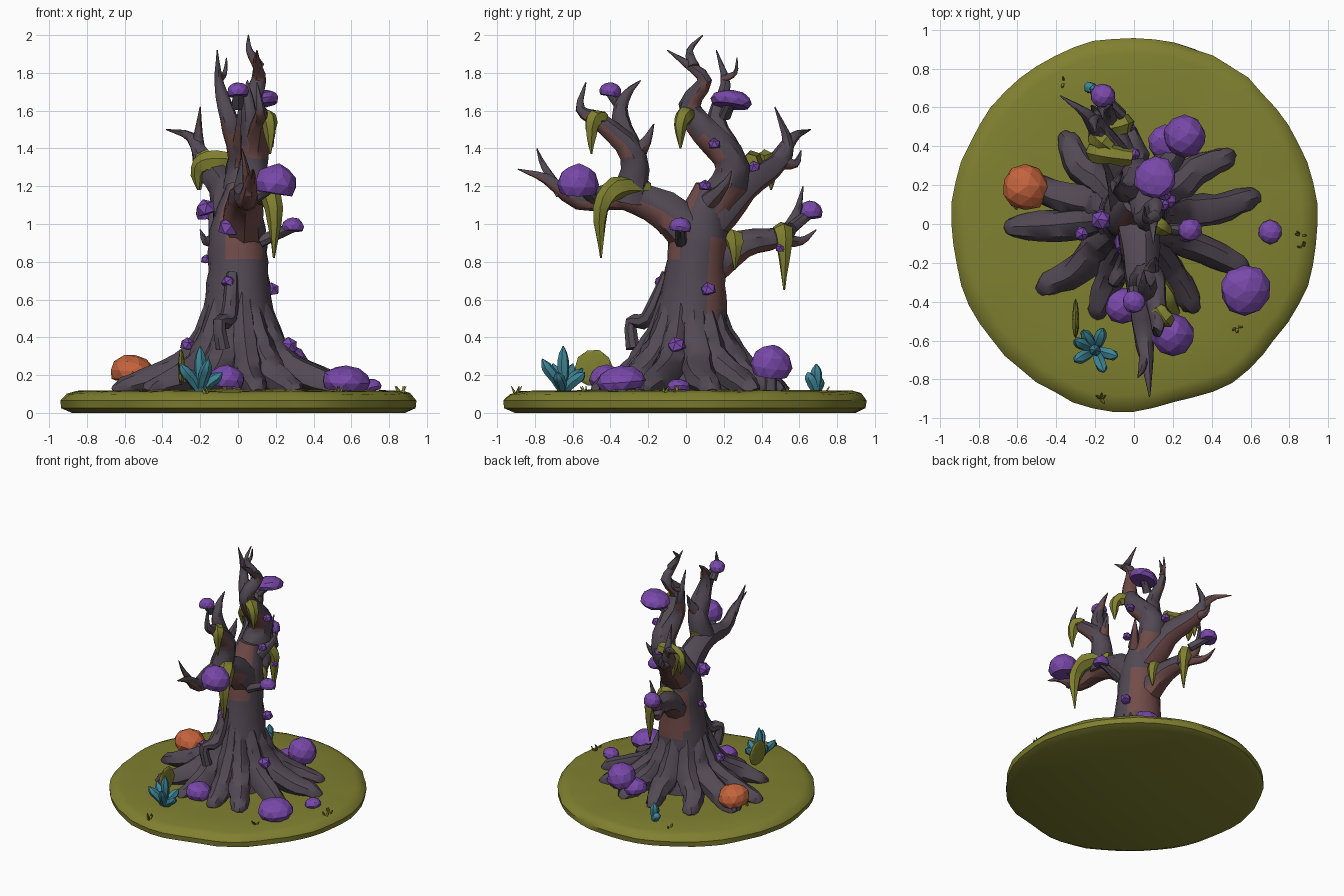
import bpy, bmesh, math, random
from mathutils import Vector, Matrix, noise

if "Cube" in bpy.data.objects:
    bpy.data.objects.remove(bpy.data.objects["Cube"])
random.seed(4)

def mat(name, col):
    m = bpy.data.materials.new(name)
    m.diffuse_color = (*col, 1)
    m.use_nodes = True
    m.node_tree.nodes["Principled BSDF"].inputs["Base Color"].default_value = m.diffuse_color
    return m

BARK = mat("dark_bark", (.085, .066, .088))
BROWN = mat("bare_wood", (.165, .072, .066))
OLIVE = mat("olive_moss", (.215, .215, .03))
PURPLE = mat("purple_cap", (.19, .065, .40))
ORANGE = mat("orange_cap", (.55, .125, .045))
TEAL = mat("teal_leaf", (.05, .235, .31))

def finish(bm, name, mats, smooth=True, rule=None):
    bmesh.ops.recalc_face_normals(bm, faces=bm.faces[:])
    bm.normal_update()
    for f in bm.faces:
        f.smooth = smooth
        if rule and rule(f.normal, f.calc_center_median()):
            f.material_index = 1
    me = bpy.data.meshes.new(name)
    bm.to_mesh(me)
    bm.free()
    for m in mats:
        me.materials.append(m)
    ob = bpy.data.objects.new(name, me)
    bpy.context.collection.objects.link(ob)
    if smooth:
        me.set_sharp_from_angle(angle=math.radians(40))
    return ob

def skin(rings):
    """Bridge rings of points into a closed mesh."""
    bm, prev = bmesh.new(), None
    for pts in rings:
        ring = [bm.verts.new(p) for p in pts]
        if prev:
            for k in range(len(ring)):
                j = (k + 1) % len(ring)
                bm.faces.new((prev[k], prev[j], ring[j], ring[k]))
        else:
            bm.faces.new(ring)
        prev = ring
    bm.faces.new(prev)
    return bm

def spline(pts, n):
    p = [Vector(q) for q in pts]
    p = [2 * p[0] - p[1]] + p + [2 * p[-1] - p[-2]]
    out = []
    for i in range(1, len(p) - 2):
        a, b, c, d = p[i - 1:i + 3]
        for k in range(n):
            t = k / n
            out.append(.5 * (2 * b + (c - a) * t + (2 * a - 5 * b + 4 * c - d) * t * t
                             + (3 * b - a - 3 * c + d) * t ** 3))
    return out + [p[-2]]

def tube(name, pts, mats=(BARK,), sides=8, n=3, rule=None, jit=.06):
    """Tapered tube along (x, y, z, radius) points."""
    path = spline(pts, n)
    pos = [q.to_3d() for q in path]
    last = len(pos) - 1
    side, rings = None, []
    for i, q in enumerate(path):
        t = (pos[min(i + 1, last)] - pos[max(i - 1, 0)]).normalized()
        side = side or t.orthogonal()
        side = (side - t * side.dot(t)).normalized()
        up = t.cross(side)
        ring = []
        for k in range(sides):
            a = math.tau * k / sides
            r = max(q[3], .003) * (1 + random.uniform(-jit, jit))
            ring.append(pos[i] + r * (side * math.cos(a) + up * math.sin(a)))
        rings.append(ring)
    return finish(skin(rings), name, mats, rule=rule)

def limb(name, r, *pts):
    """Branch tapering evenly to a point, bare wood on its underside."""
    e = len(pts) - 1
    tube(name, [(*p, r * (1 - i / e) + .003) for i, p in enumerate(pts)], (BARK, BROWN), sides=9,
         rule=lambda n, c: n.z < -.22)

def cap(name, x, y, z, r, rz, m=PURPLE, cut=-.45, sub=2, tilt=.2):
    """Faceted mushroom dome with a flattened underside."""
    bm = bmesh.new()
    bmesh.ops.create_icosphere(bm, subdivisions=sub, radius=1)
    for v in bm.verts:
        v.co *= 1 + .1 * noise.noise(v.co * 1.5 + Vector((x, y, z)) * 9)
        v.co = Vector((v.co.x * r, v.co.y * r, max(v.co.z, cut) * rz))
    bm.transform(Matrix.Translation((x, y, z)) @ Matrix.Rotation(random.uniform(-tilt, tilt), 4, 'X')
                 @ Matrix.Rotation(random.uniform(-tilt, tilt), 4, 'Y'))
    return finish(bm, name, [m], smooth=False)

# Mossy ground disc
rings = []
for r, z in ((.90, 0), (.955, .025), (.96, .065), (.93, .1), (.88, .115), (.65, .118), (.35, .125)):
    ring = []
    for k in range(56):
        a = math.tau * k / 56
        d = Vector((math.cos(a), math.sin(a), 0))
        w = 1 + .025 * noise.noise(d * 2.2) + .012 * noise.noise(d * 9 + Vector((0, 0, z * 12)))
        ring.append((d.x * r * w * .98, d.y * r * w, z + (.01 * noise.noise(d * r * 6) if z > .09 else 0)))
    rings.append(ring)
finish(skin(rings), "ground_disc", [OLIVE])

# Trunk, with bare wood at the back and under the front limb
def trunk_rule(n, c):
    return (n.y > .45 and .52 < c.z < .95 and c.x > -.12) or (n.y < -.55 and c.z > .83 and c.x > -.08)
tube("trunk", [(0, .02, .08, .27), (0, .01, .3, .225), (0, .03, .5, .19), (0, .05, .75, .16),
               (0, .07, .95, .15), (.02, .13, 1.2, .08)], (BARK, BROWN), sides=18, n=4, rule=trunk_rule, jit=.03)

# Roots, evenly fanned and longer to the sides
for i in range(12):
    a = math.radians(30 * i + random.uniform(2, 12))
    L = .53 + .07 * math.cos(2 * a)
    bend = random.uniform(-.04, .04)
    def q(d, z, r, b=0):
        return (math.cos(a) * d - math.sin(a) * b, .02 + math.sin(a) * d + math.cos(a) * b, z, r)
    tube(f"root_{i}", [q(.1, .66, .04), q(.16, .42, .075), q(.24, .27, .085), q(L * .72, .18, .078, bend),
                       q(L, .13, .06), q(L + .05, .1, .035)], jit=.1)

# Broken stub on the front of the trunk
tube("front_stub", [(-.03, -.1, .74, .03), (-.05, -.2, .5, .045), (-.1, -.29, .48, .035), (-.08, -.28, .34, .04)])

# Limbs and their forks
limb("front_limb", .125, (.02, .06, .93), (.03, -.12, 1.08), (.04, -.33, 1.15), (.05, -.57, 1.13),
     (.07, -.74, 1.24), (.08, -.89, 1.29))
limb("front_twig", .03, (.06, -.66, 1.16), (.04, -.75, 1.3), (.02, -.79, 1.4))
limb("front_upright", .09, (.05, -.3, 1.12), (.09, -.28, 1.37), (.12, -.45, 1.54), (.12, -.56, 1.61), (.1, -.53, 1.75))
limb("front_upright_fork", .065, (.08, -.28, 1.36), (.06, -.35, 1.57), (.05, -.31, 1.69), (.05, -.24, 1.76))
limb("front_upright_twig", .05, (.08, -.27, 1.36), (.1, -.21, 1.44), (.11, -.17, 1.53))
limb("top_limb", .11, (0, .12, 1.05), (.03, .25, 1.3), (.06, .1, 1.49), (.06, .02, 1.63), (.11, .1, 1.76),
     (.1, 0, 1.85), (.1, -.1, 1.92))
limb("top_tip", .03, (.11, .04, 1.83), (.06, .02, 1.92), (.055, .09, 2))
limb("top_fork", .07, (.02, .23, 1.36), (-.05, .16, 1.56), (-.1, .21, 1.74), (-.11, .16, 1.92))
limb("top_fork_twig", .02, (-.1, .2, 1.77), (-.07, .26, 1.8), (-.06, .27, 1.88))
limb("back_limb", .12, (-.01, .12, 1.02), (-.07, .3, 1.2), (-.17, .46, 1.31), (-.21, .54, 1.42), (-.2, .47, 1.62))
limb("back_limb_fork", .05, (-.18, .48, 1.33), (-.25, .57, 1.46), (-.38, .66, 1.5))
limb("back_limb_twig", .04, (-.19, .5, 1.33), (-.2, .58, 1.32), (-.22, .61, 1.39))
limb("low_limb", .1, (0, .08, .72), (-.05, .3, .89), (-.1, .5, .93), (-.13, .58, 1.04), (-.11, .62, 1.2))
limb("low_limb_twig", .04, (-.11, .5, .92), (-.17, .61, .91), (-.2, .69, .97))
limb("side_twig", .045, (.1, .12, 1.12), (.16, .2, 1.2), (.19, .24, 1.28))

# Draped moss: a strand starts on a limb, crosses (dx, dy), then hangs down
def moss(name, x, y, z, dx, dy, w, drop):
    tube("moss_" + name, [(x, y, z, w * .7), (x + dx * .7, y + dy * .7, z, w), (x + dx, y + dy, z - drop * .3, w * .75),
                          (x + dx, y + dy, z - drop, .005)], (OLIVE,), sides=6, jit=.15)
moss("front", .06, -.2, 1.19, .13, -.25, .06, .37)
moss("upright", .12, -.43, 1.56, .05, -.07, .048, .19)
moss("top", .06, .04, 1.57, .1, -.07, .048, .17)
moss("back", -.01, .34, 1.33, -.2, .03, .058, .15)
moss("back_end", -.12, .39, 1.34, -.08, .06, .05, .16)
moss("low_inner", -.05, .24, .92, .09, .02, .052, .16)
moss("low_outer", -.12, .5, .96, .08, .02, .05, .31)

# Large mushrooms on ground and limbs
for i, c in enumerate([(.57, -.34, .165, .13, .085), (.7, -.04, .135, .062, .045), (-.06, -.42, .175, .095, .08),
                       (.26, .45, .25, .11, .115), (.16, .42, .18, .09, .075), (.2, -.57, 1.21, .11, .11),
                       (.11, .24, 1.65, .11, .06), (0, -.4, 1.7, .06, .05), (-.16, .66, 1.06, .065, .065),
                       (.29, -.03, .985, .06, .05)]):
    cap(f"mushroom_{i}", *c)
    # Stalk: straight down on the ground, slanted inward on the tree
    x, y, z = c[:3]
    foot = (x, y, .1) if z < .5 else (x * .4, y * .85, z - .08)
    tube(f"stalk_{i}", [(*foot, .032), (x, y, z, .028)])
cap("orange_mushroom", -.56, .19, .21, .12, .098, ORANGE)
tube("orange_stalk", [(-.56, .19, .1, .06), (-.56, .19, .2, .05)])

# Small shelf mushrooms on trunk and limbs
for i, (x, y, z, r) in enumerate([(-.05, -.13, .69, .04), (.18, .12, .65, .042), (.27, -.05, .355, .05),
                                  (-.27, -.05, .36, .04), (-.17, .05, .81, .03), (-.05, -.09, .98, .06),
                                  (-.17, .02, 1.08, .055), (.15, .1, 1.2, .035), (.16, .15, 1.42, .035),
                                  (0, .36, 1.3, .035), (-.02, .5, .87, .028)]):
    cap(f"shelf_mushroom_{i}", x, y, z, r, r, cut=-.6, sub=1, tilt=.4)

# Teal plants: leaves fan around one upright leaf
def plant(name, x, y, count, reach, height):
    for i in range(count):
        a = 2.4 * i + .3
        d = reach * (i > 0)
        h = height * (1 if i == 0 else random.uniform(.35, .75))
        dx, dy = d * math.cos(a), d * math.sin(a)
        tube(f"{name}_leaf_{i}", [(x, y, .1, .016), (x + dx * .4, y + dy * .4, .12 + h * .4, .03),
                                  (x + dx * .8, y + dy * .8, .12 + h * .75, .028), (x + dx, y + dy, .12 + h, .003)],
             (TEAL,), sides=6)
plant("teal_plant", -.2, -.65, 7, .12, .235)
plant("small_teal_plant", -.2, .69, 3, .05, .14)

# Upright olive shelf fungus by the plant
fan = cap("olive_fan", 0, 0, 0, .1, .018, OLIVE, cut=-1, tilt=0)
fan.rotation_euler = (0, math.pi / 2, 0)
fan.location = (-.3, -.49, .235)

# Grass tufts
for i, (x, y) in enumerate([(.87, -.12), (.86, -.06), (-.36, .73), (.53, -.53), (-.62, .1), (-.17, -.9)]):
    for k in range(4):
        a = random.uniform(0, math.tau)
        c, s = math.cos(a) * .03, math.sin(a) * .03
        tube(f"tuft_{i}_{k}", [(x, y, .09, .012), (x + c, y + s, .14, .002)], (OLIVE,), sides=4, n=1)
